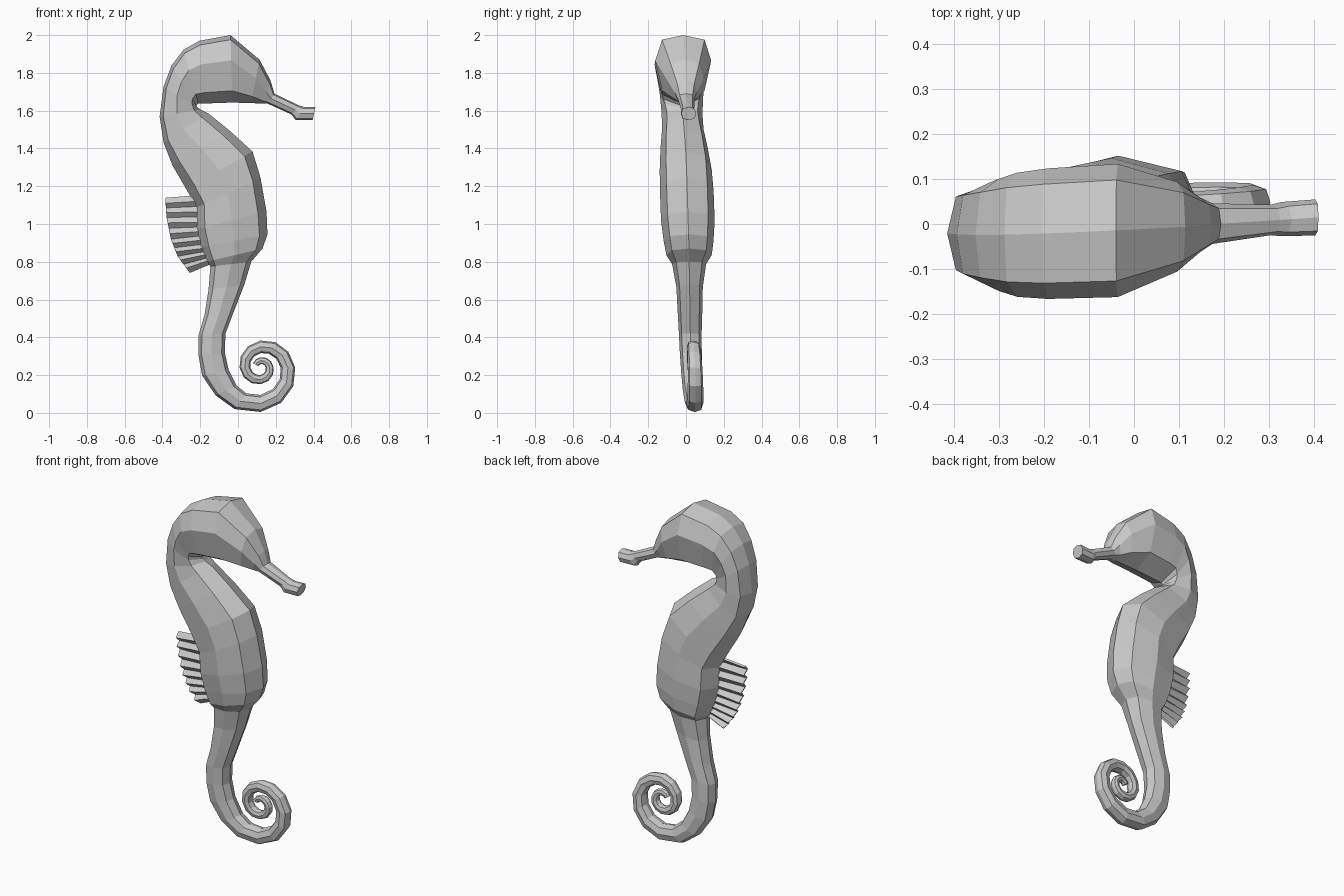
import bpy, bmesh, math
from mathutils import Vector

if "Cube" in bpy.data.objects:
    bpy.data.objects.remove(bpy.data.objects["Cube"])

SIDES = 8

def lean(x, z):
    # the whole animal is turned and tilted very slightly
    return 0.05 * x + 0.03 * (1.4 - z)

def soft(a):
    return math.copysign(abs(a) ** 0.8, a) if abs(a) > 1e-6 else 0.0

def make_object(name, bm):
    bmesh.ops.recalc_face_normals(bm, faces=bm.faces)
    mesh = bpy.data.meshes.new(name)
    bm.to_mesh(mesh)
    bm.free()
    ob = bpy.data.objects.new(name, mesh)
    bpy.context.collection.objects.link(ob)
    return ob

def loft(name, stations):
    # station: outer x, outer z, inner x, inner z, half width, upward shift of the widest point
    bm = bmesh.new()
    rings = []
    for ox, oz, ix, iz, w, shift in stations:
        mx, mz, hx, hz = (ox + ix) / 2, (oz + iz) / 2, (ox - ix) / 2, (oz - iz) / 2
        ring = []
        for k in range(SIDES):
            a = math.tau * k / SIDES
            u, v = soft(math.sin(a)), soft(math.cos(a))
            v += shift * (1 - v * v)
            ring.append(bm.verts.new((mx + hx * v, lean(mx, mz) + w * u, mz + hz * v)))
        rings.append(ring)
    for a, b in zip(rings, rings[1:]):
        for k in range(SIDES):
            n = (k + 1) % SIDES
            bm.faces.new((a[k], a[n], b[n], b[k]))
    bm.faces.new(rings[0])
    bm.faces.new(rings[-1])
    return make_object(name, bm)

# snout and head, from the mouth to the nape
head = [
    (.41, 1.62, .395, 1.55, .040, 0), (.35, 1.62, .305, 1.55, .038, 0),
    (.325, 1.627, .283, 1.58, .034, 0), (.193, 1.69, .156, 1.638, .045, 0),
    (.172, 1.76, .124, 1.638, .06, 0), (.114, 1.87, .07, 1.64, .10, .15),
    (-.04, 2.0, -.03, 1.643, .148, .25), (-.204, 1.97, -.17, 1.638, .145, .25),
    (-.288, 1.923, -.21, 1.638, .138, .25), (-.352, 1.839, -.22, 1.627, .125, .2),
]
# neck and trunk
trunk = [
    (-.394, 1.728, -.214, 1.617, .115, .2), (-.415, 1.569, -.198, 1.606, .108, .15),
    (-.394, 1.431, -.156, 1.585, .11, .1), (-.347, 1.31, -.045, 1.495, .125, 0),
    (-.273, 1.183, .077, 1.384, .138, 0), (-.22, 1.087, .119, 1.246, .142, 0),
    (-.22, .971, .151, 1.066, .142, 0), (-.198, .876, .156, .945, .132, 0),
    (-.167, .80, .13, .87, .12, 0), (-.146, .775, .07, .80, .09, 0),
]
# upper tail
tail = [
    (-.156, .653, .034, .68, .07, 0), (-.177, .52, -.02, .542, .065, 0),
    (-.209, .41, -.066, .42, .06, 0), (-.209, .304, -.07, .32, .058, 0),
    (-.19, .198, -.05, .23, .055, 0), (-.119, .093, -.008, .145, .052, 0),
    (-.018, .02, .045, .103, .048, 0),
]
# curled tail tip as a shrinking spiral
for i in range(21):
    q = i / 3
    ang = math.radians(-90 + 90 * q)
    r, t = .19 * .76 ** q, .045 * .86 ** q
    c, s = math.cos(ang), math.sin(ang)
    tail.append((.12 + (r + t) * c, .24 + (r + t) * s,
                 .12 + (r - t) * c, .24 + (r - t) * s, t, 0))

loft("seahorse_body", head + trunk + tail)

# pleated back fin
def along(points, f):
    f *= len(points) - 1
    i = min(int(f), len(points) - 2)
    return Vector(points[i]).lerp(Vector(points[i + 1]), f - i)

root = [(-.20, 1.15), (-.18, 1.0), (-.16, .88), (-.15, .79)]
edge = [(-.385, 1.135), (-.378, 1.035), (-.355, .92), (-.32, .83), (-.257, .745)]
bm = bmesh.new()
pairs = []
COLS = 16
for i in range(COLS + 1):
    wave = .014 * (-1) ** i
    p, e = along(root, i / COLS), along(edge, i / COLS)
    pairs.append([bm.verts.new((q.x, lean(q.x, q.y) + wave * k, q.y))
                  for q, k in ((p, .5), (e, 1))])
for a, b in zip(pairs, pairs[1:]):
    bm.faces.new((a[0], a[1], b[1], b[0]))
fin = make_object("back_fin", bm)
mod = fin.modifiers.new("thickness", 'SOLIDIFY')
mod.thickness = .012
mod.offset = 0
